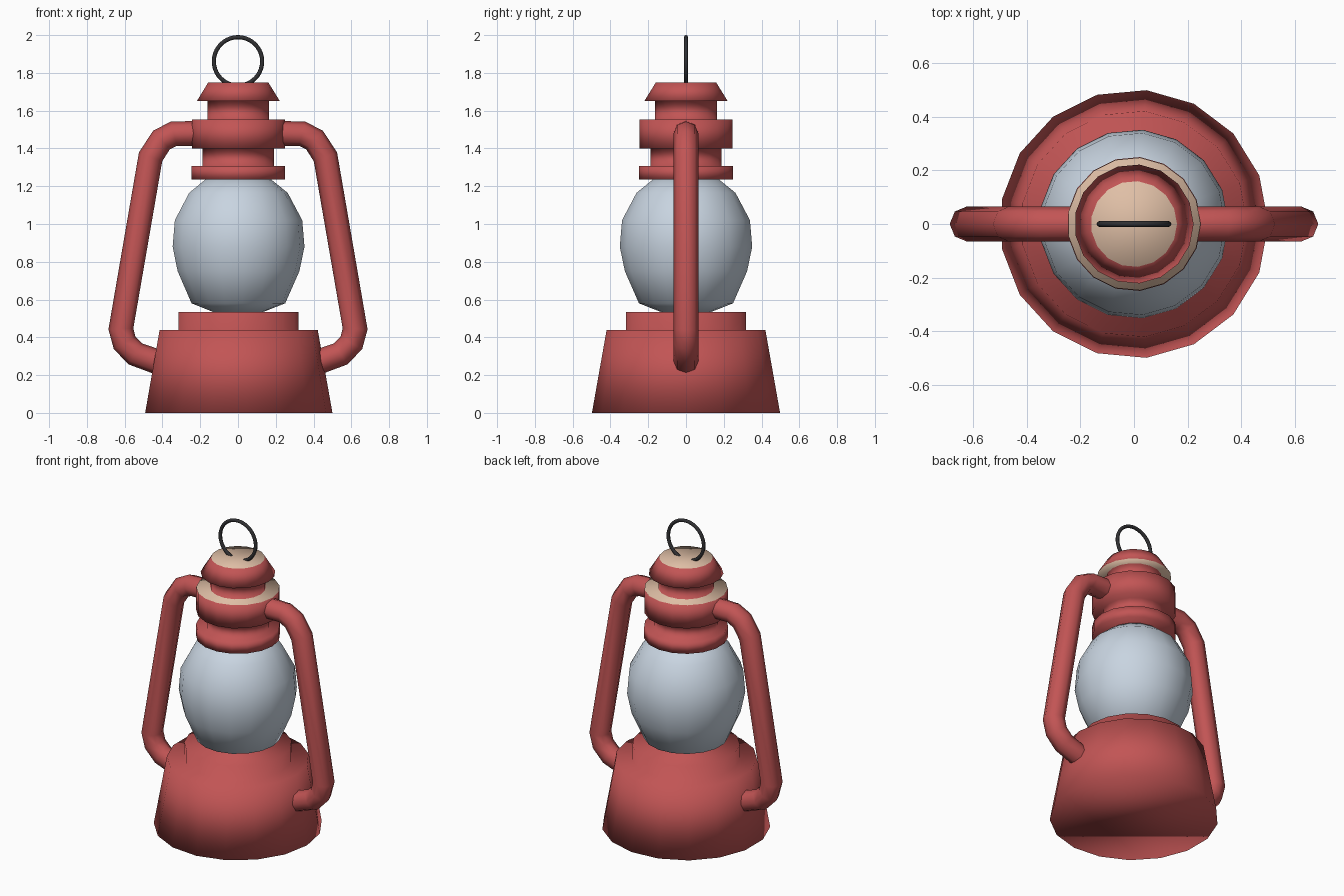
import bpy, bmesh, math

if "Cube" in bpy.data.objects:
    bpy.data.objects.remove(bpy.data.objects["Cube"])

SIDES = 17


def material(name, rgb):
    m = bpy.data.materials.new(name)
    m.diffuse_color = (*rgb, 1)
    m.use_nodes = True
    m.node_tree.nodes["Principled BSDF"].inputs["Base Color"].default_value = m.diffuse_color
    return m


RED = material("red enamel", (0.54, 0.09, 0.09))
TAN = material("tan", (0.74, 0.52, 0.38))
GLASS = material("pale blue glass", (0.58, 0.66, 0.75))
DARK = material("dark wire", (0.03, 0.03, 0.033))


def lathe(name, profile, mats, tan_heights=()):
    """Turn a (radius, z) profile around z, closed with caps at both ends."""
    bm = bmesh.new()
    rings = []
    for r, z in profile:
        rings.append([bm.verts.new((r * math.cos(2 * math.pi * i / SIDES),
                                    r * math.sin(2 * math.pi * i / SIDES), z))
                      for i in range(SIDES)])
    for a, b in zip(rings, rings[1:]):
        for i in range(SIDES):
            j = (i + 1) % SIDES
            bm.faces.new((a[i], a[j], b[j], b[i]))
    bm.faces.new(rings[0][::-1])
    bm.faces.new(rings[-1])
    bmesh.ops.recalc_face_normals(bm, faces=bm.faces)
    # level faces at the given heights take the second colour
    for f in bm.faces:
        f.smooth = True
        zs = [v.co.z for v in f.verts]
        if max(zs) - min(zs) < 1e-4 and any(abs(zs[0] - h) < 1e-3 for h in tan_heights):
            f.material_index = 1
    me = bpy.data.meshes.new(name)
    bm.to_mesh(me)
    bm.free()
    for m in mats:
        me.materials.append(m)
    ob = bpy.data.objects.new(name, me)
    bpy.context.collection.objects.link(ob)
    return ob


def tube(name, pts, radius, mat):
    """Round tube along a path in the xz plane, turned into a mesh."""
    cu = bpy.data.curves.new(name, 'CURVE')
    cu.dimensions = '3D'
    cu.bevel_depth = radius
    cu.bevel_resolution = 2
    cu.use_fill_caps = True
    sp = cu.splines.new('POLY')
    sp.points.add(len(pts) - 1)
    for p, (x, z) in zip(sp.points, pts):
        p.co = (x, 0, z, 1)
    sp.use_smooth = True
    cu.materials.append(mat)
    ob = bpy.data.objects.new(name, cu)
    bpy.context.collection.objects.link(ob)
    bpy.ops.object.select_all(action='DESELECT')
    ob.select_set(True)
    bpy.context.view_layer.objects.active = ob
    bpy.ops.object.convert(target='MESH')
    return bpy.context.object


# fuel tank with burner collar
lathe("fuel_tank", [(0.50, 0), (0.422, 0.44), (0.32, 0.44), (0.32, 0.533)], [RED])

# glass globe
lathe("glass_globe", [(0.13, 0.533), (0.25, 0.58), (0.325, 0.75), (0.352, 0.88),
                      (0.34, 1.02), (0.263, 1.165), (0.17, 1.24)], [GLASS])

# stepped chimney and cap
lathe("chimney", [(0.25, 1.235), (0.25, 1.308), (0.19, 1.308), (0.19, 1.40),
                  (0.248, 1.40), (0.248, 1.552), (0.165, 1.552), (0.165, 1.65),
                  (0.222, 1.65), (0.16, 1.75)], [RED, TAN], (1.552, 1.65, 1.75))

# side tubes, left and right
path = [(0.20, 1.48), (0.34, 1.478), (0.405, 1.445), (0.463, 1.355),
        (0.62, 0.445), (0.60, 0.37), (0.543, 0.312), (0.42, 0.268)]
for side, s in (("right", 1), ("left", -1)):
    tube(side + "_side_tube", [(s * x, z) for x, z in path], 0.066, RED)

# wire hanging ring
bpy.ops.mesh.primitive_torus_add(major_radius=0.128, minor_radius=0.011,
                                 major_segments=40, minor_segments=8,
                                 location=(0, 0, 1.861),
                                 rotation=(math.pi / 2, 0, 0))
ring = bpy.context.object
ring.name = "hanging_ring"
ring.data.materials.append(DARK)
bpy.ops.object.shade_smooth()
